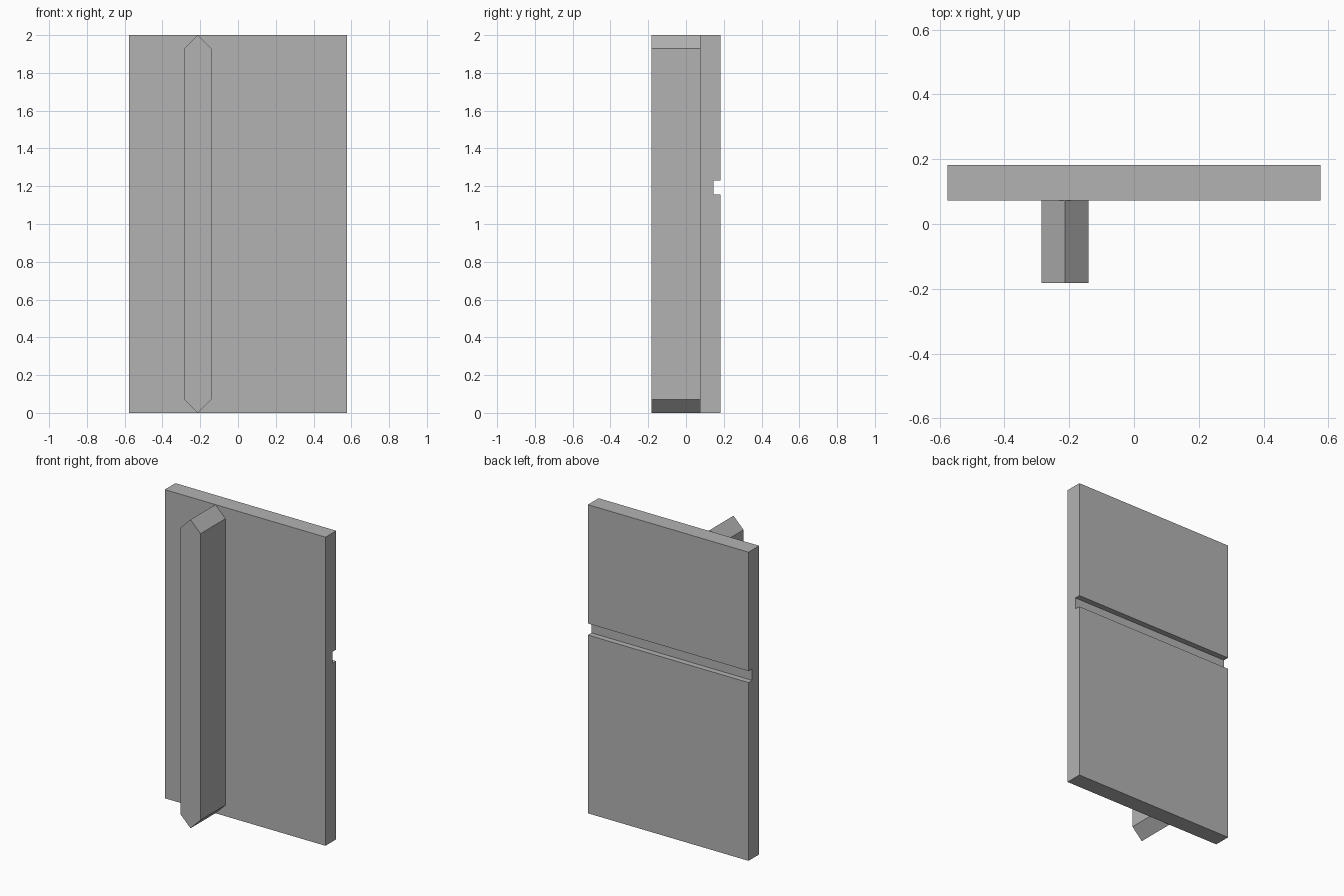
import bpy
import bmesh
from mathutils import Vector

cube = bpy.data.objects.get("Cube")
if cube:
    bpy.data.objects.remove(cube, do_unlink=True)

grey = bpy.data.materials.new("plain grey")
grey.use_nodes = True
colour = (0.45, 0.45, 0.45, 1)
grey.diffuse_color = colour
grey.node_tree.nodes["Principled BSDF"].inputs["Base Color"].default_value = colour


def extruded(name, profile, offset):
    """Extrude a closed outline of 3D points into a solid."""
    bm = bmesh.new()
    face = bm.faces.new([bm.verts.new(p) for p in profile])
    result = bmesh.ops.extrude_face_region(bm, geom=[face])
    moved = [v for v in result["geom"] if isinstance(v, bmesh.types.BMVert)]
    bmesh.ops.translate(bm, verts=moved, vec=Vector(offset))
    bmesh.ops.recalc_face_normals(bm, faces=bm.faces)
    mesh = bpy.data.meshes.new(name)
    bm.to_mesh(mesh)
    bm.free()
    mesh.materials.append(grey)
    obj = bpy.data.objects.new(name, mesh)
    bpy.context.collection.objects.link(obj)
    return obj


HEIGHT = 2.0
HALF_WIDTH = 0.576
FRONT, SEAM, BACK = -0.182, 0.073, 0.182

# Panel: side outline with a horizontal groove across the back
GROOVE_LOW, GROOVE_HIGH, GROOVE_Y = 1.155, 1.23, 0.145
side = [(SEAM, 0), (BACK, 0), (BACK, GROOVE_LOW), (GROOVE_Y, GROOVE_LOW),
        (GROOVE_Y, GROOVE_HIGH), (BACK, GROOVE_HIGH), (BACK, HEIGHT), (SEAM, HEIGHT)]
extruded("panel", [(-HALF_WIDTH, y, z) for y, z in side], (2 * HALF_WIDTH, 0, 0))

# Upright rib: pointed at the top and bottom, standing out from the front
X, R = -0.213, 0.072
outline = [(X, 0), (X + R, R), (X + R, HEIGHT - R),
           (X, HEIGHT), (X - R, HEIGHT - R), (X - R, R)]
extruded("front_rib", [(x, FRONT, z) for x, z in outline], (0, SEAM - FRONT, 0))
